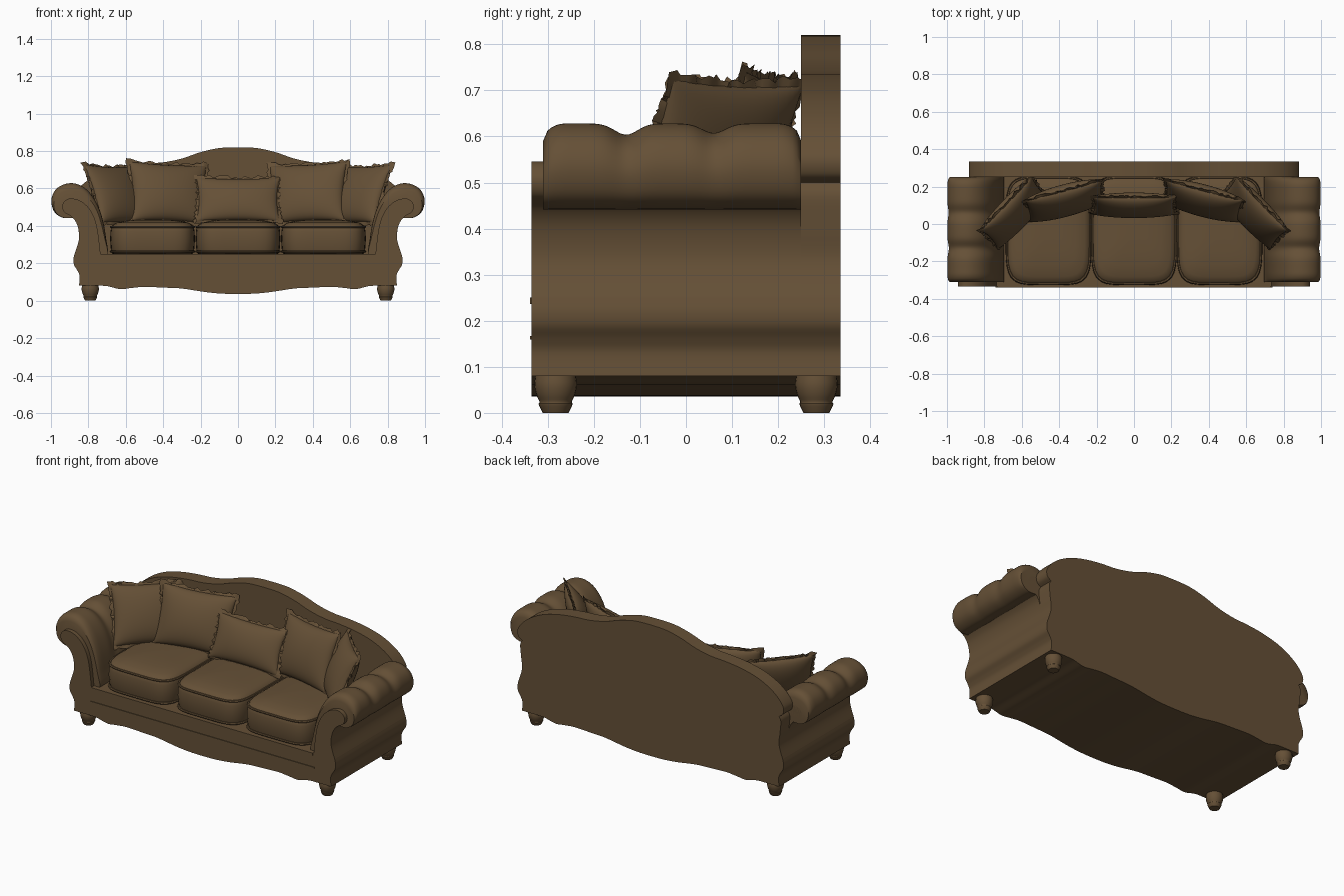
import bpy, bmesh, math, random
from mathutils import Matrix, Vector

if "Cube" in bpy.data.objects:
    bpy.data.objects.remove(bpy.data.objects["Cube"])

random.seed(4)
fabric = bpy.data.materials.new("brown_upholstery")
fabric.diffuse_color = (0.13, 0.08, 0.037, 1)
fabric.use_nodes = True
fabric.node_tree.nodes["Principled BSDF"].inputs["Base Color"].default_value = fabric.diffuse_color


def finish(name, bm, mirror=False, matrix=None):
    bmesh.ops.remove_doubles(bm, verts=bm.verts, dist=1e-5)
    bmesh.ops.recalc_face_normals(bm, faces=bm.faces)
    me = bpy.data.meshes.new(name)
    bm.to_mesh(me)
    bm.free()
    me.materials.append(fabric)
    ob = bpy.data.objects.new(name, me)
    bpy.context.collection.objects.link(ob)
    if matrix:
        ob.matrix_world = matrix
    if mirror:
        ob.modifiers.new("mirror", 'MIRROR')
    return ob


def smooth(pts, n=6, closed=False):
    """Catmull-Rom curve through the given points."""
    p = [Vector(q) for q in pts]
    m = len(p)
    out = []
    for i in range(m if closed else m - 1):
        if closed:
            a, b, c, d = (p[(i + k) % m] for k in (-1, 0, 1, 2))
        else:
            a, b, c, d = p[max(i - 1, 0)], p[i], p[i + 1], p[min(i + 2, m - 1)]
        for k in range(n):
            t = k / n
            out.append(0.5 * (2 * b + (c - a) * t + (2 * a - 5 * b + 4 * c - d) * t * t
                              + (3 * b - a - 3 * c + d) * t ** 3))
    return out if closed else out + [p[-1]]


def loft(bm, rings, caps=True):
    vs = [[bm.verts.new(c) for c in r] for r in rings]
    n = len(vs[0])
    for r, s in zip(vs, vs[1:]):
        for i in range(n):
            bm.faces.new((r[i], r[(i + 1) % n], s[(i + 1) % n], s[i]))
    if caps:
        bm.faces.new(vs[0])
        bm.faces.new(vs[-1][::-1])


def slab(name, outline, y0, y1, mirror=False):
    """Extrude an x-z outline along y."""
    bm = bmesh.new()
    loft(bm, [[(p[0], y, p[1]) for p in outline] for y in (y0, y1)])
    return finish(name, bm, mirror)


def both_sides(half):
    """Half outline running from x=0 around to the side, completed by reflection."""
    return half + [Vector((-p[0], p[1])) for p in reversed(half) if p[0] > 1e-4]


# base with scalloped skirt and flared sides
skirt = smooth([(0, .036), (.09, .038), (.18, .047), (.3, .065), (.4, .07), (.5, .074),
                (.57, .068), (.63, .062), (.7, .078), (.76, .08), (.85, .08)])
side = smooth([(.85, .08), (.847, .13), (.858, .16), (.876, .19), (.88, .22), (.874, .25)])
slab("base", both_sides(skirt + side[1:]), -.335, .335)

# camel back panel
top = smooth([(0, .82), (.1, .816), (.2, .794), (.3, .76), (.4, .74), (.5, .733), (.6, .72), (.7, .695),
              (.78, .658), (.84, .613), (.878, .56), (.875, .52), (.85, .5)])
flank = smooth([(.85, .5), (.862, .47), (.856, .40), (.85, .33), (.874, .25)])
slab("back_panel", both_sides(top + flank[1:]), .25, .335)

# arm supports with scroll-shaped front
arm = smooth([(.874, .25), (.85, .33), (.858, .40), (.885, .445), (.93, .475), (.938, .515), (.905, .545),
              (.845, .535), (.79, .485), (.755, .40), (.735, .25)])
slab("arm_support", arm, -.335, .25, True)

# puffed rolled arms
section = smooth([(.70, .245), (.705, .33), (.725, .44), (.76, .53), (.81, .595), (.87, .626), (.93, .622),
                  (.978, .59), (.998, .535), (.982, .475), (.935, .443), (.88, .442), (.82, .40),
                  (.79, .3), (.78, .245)], 5, True)
bm = bmesh.new()
rings = []
for k in range(61):
    y = -.31 + .56 * k / 60
    s = 1 - .13 * math.exp(-((y + .13) / .035) ** 2) - .11 * math.exp(-((y - .06) / .035) ** 2)
    e = max(0, min(1, min(y + .31, .25 - y) / .05))
    s *= .8 + .2 * math.sqrt(max(0, 1 - (1 - e) ** 2))
    ring = []
    for p in section:
        f = s if p[1] > .44 else 1 - (1 - s) * max(0, (p[1] - .25) / .19)
        ring.append((.87 + (p[0] - .87) * (f + 1) / 2, y, .44 + (p[1] - .44) * f if p[1] > .44 else p[1]))
    rings.append(ring)
loft(bm, rings)
finish("rolled_arm", bm, True)

# front rail lip and moulding line
for name, w, z, h, d in (("seat_rail_lip", .73, .243, .014, .339), ("rail_moulding", .74, .163, .008, .339)):
    slab(name, [(-w, z - h / 2), (w, z - h / 2), (w, z + h / 2), (-w, z + h / 2)], -d, -.3)


def rounded(w, d, n=64, power=5):
    out = []
    for i in range(n):
        a = 2 * math.pi * i / n
        c, s = math.cos(a), math.sin(a)
        r = (abs(c) ** power + abs(s) ** power) ** (-1 / power)
        out.append((w * r * c, d * r * s))
    return out


# three seat cushions, each with two rows of piping
for i in (-1, 0, 1):
    bm = bmesh.new()
    prof = [(.9, .245), (.965, .255), (.985, .28), (1, .33), (.99, .37), (.975, .392),
            (.94, .405), (.85, .417), (.65, .427), (.4, .432), (.1, .434)]
    shape = rounded(.227, .29)
    loft(bm, [[(x * s, y * s, z) for x, y in shape] for s, z in prof])
    for z, s in ((.262, .985), (.395, .98)):
        tube = []
        for k in range(7):
            a = 2 * math.pi * k / 6
            tube.append([(x * s + math.cos(a) * .006 * x / .227, y * s + math.cos(a) * .006 * y / .29,
                          z + math.sin(a) * .006) for x, y in shape])
        loft(bm, tube, False)
    finish("seat_cushion", bm, matrix=Matrix.Translation((i * .457, -.035, 0)))


def pillow(name, loc, w, h, t, yaw, lean, roll=0):
    """Plump pillow with pointed corners and a ragged fringe; w, h are half sizes."""
    bm = bmesh.new()
    n = 20

    def edge(u, v):
        return w * u * (1 - .07 * (1 - v * v)), h * v * (1 - .07 * (1 - u * u))

    def g(k):
        return math.sin(math.pi / 2 * (2 * k / n - 1))

    for sgn in (1, -1):
        grid = [[bm.verts.new((*edge(g(i), g(j)), sgn * t * max(0, (1 - g(i) ** 2) * (1 - g(j) ** 2)) ** .45))
                 for j in range(n + 1)] for i in range(n + 1)]
        for i in range(n):
            for j in range(n):
                bm.faces.new((grid[i][j], grid[i + 1][j], grid[i + 1][j + 1], grid[i][j + 1]))
    # fringe around the seam
    m = 26
    loop = [(2 * k / m - 1, -1) for k in range(m)] + [(1, 2 * k / m - 1) for k in range(m)]
    loop += [(-u, -v) for u, v in loop]
    inner, outer, under = [], [], []
    for u, v in loop:
        x, y = edge(u, v)
        o = random.uniform(.007, .022)
        ox, oy = (o * u if abs(u) == 1 else 0), (o * v if abs(v) == 1 else 0)
        z = random.uniform(-.008, .008)
        inner.append((x * .97, y * .97, .006))
        outer.append((x + ox, y + oy, z))
        under.append((x * .97, y * .97, -.006))
    loft(bm, [inner, outer, under], False)
    rot = (Matrix.Rotation(math.radians(yaw), 4, 'Z') @ Matrix.Rotation(math.radians(90 - lean), 4, 'X')
           @ Matrix.Rotation(math.radians(roll), 4, 'Z'))
    finish(name, bm, matrix=Matrix.Translation(loc) @ rot)


# scatter pillows
pillow("centre_pillow", (0, .10, .54), .225, .125, .055, 0, 22)
for s in (-1, 1):
    pillow("large_pillow", (s * .37, .125, .575), .215, .168, .07, -s * 16, 20, s * 3)
    pillow("end_pillow", (s * .64, .06, .565), .2, .17, .065, -s * 47, 24, s * 2)

# turned bun feet
foot = smooth([(.028, 0), (.034, .012), (.037, .02), (.035, .024), (.042, .04), (.046, .06), (.044, .08), (.04, .1)], 3)
for x in (-.79, .79):
    for y in (-.283, .283):
        bm = bmesh.new()
        loft(bm, [[(r * math.cos(k * math.pi / 12), r * math.sin(k * math.pi / 12), z) for k in range(24)]
                  for r, z in foot])
        finish("bun_foot", bm, matrix=Matrix.Translation((x, y, 0)))

# smooth shading with sharp corners kept
for ob in bpy.context.collection.objects:
    ob.select_set(True)
    bpy.context.view_layer.objects.active = ob
bpy.ops.object.shade_smooth_by_angle(angle=math.radians(35))
